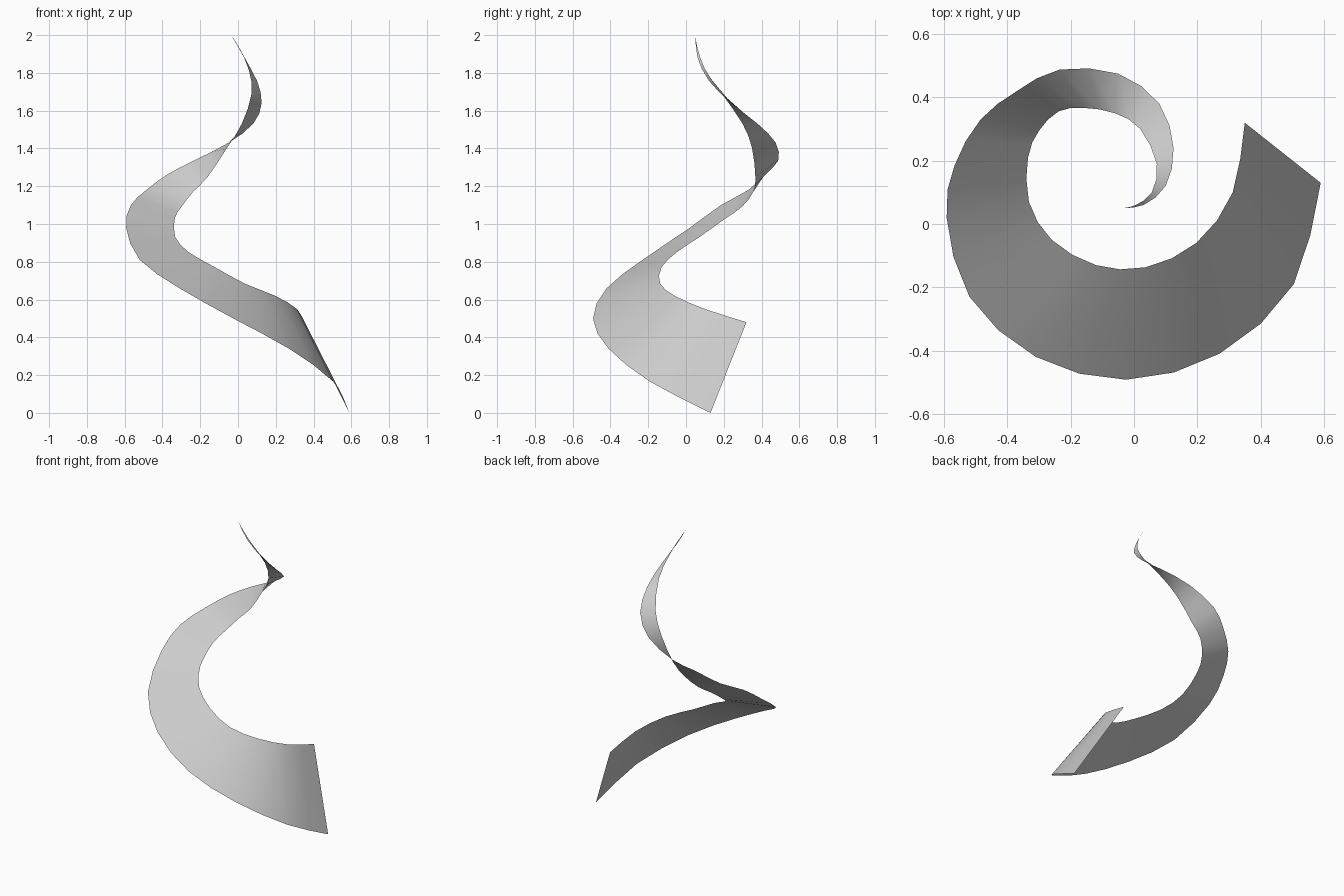
import bpy, bmesh
from mathutils import Vector

# Sparse guide points (x, y, z) down the two rails of the ribbon, bottom to top
outer = [(.59, .13, 0), (.505, -.19, .165), (.27, -.41, .34), (-.025, -.492, .5),
         (-.31, -.42, .66), (-.52, -.23, .81), (-.592, .02, .98), (-.567, .185, 1.10),
         (-.485, .33, 1.18), (-.37, .42, 1.265), (-.235, .488, 1.335), (-.05, .475, 1.43),
         (.08, .38, 1.53), (.125, .24, 1.64), (.10, .12, 1.76), (.03, .06, 1.885),
         (-.035, .05, 2)]
inner = [(.35, .32, .48), (.312, .10, .55), (.197, -.06, .62), (.035, -.137, .685),
         (-.12, -.13, .77), (-.26, -.05, .85), (-.332, .07, .93), (-.335, .21, 1.03),
         (-.30, .295, 1.09), (-.238, .356, 1.17), (-.16, .367, 1.25), (-.06, .35, 1.40),
         (.02, .30, 1.53), (.072, .19, 1.69), (.056, .10, 1.82), (.005, .06, 1.935),
         (-.035, .05, 2)]


def rail(points):
    """Insert a smooth midpoint between each pair of guide points."""
    p = [Vector(c) for c in points]
    p = [2 * p[0] - p[1]] + p + [2 * p[-1] - p[-2]]
    out = []
    for a, b, c, d in zip(p, p[1:], p[2:], p[3:]):
        out += [b, (9 * (b + c) - a - d) / 16]
    return out + [p[-2]]


# Ribbon: one strip of faces between the rails, closing to a point at the top
bm = bmesh.new()
rows = [(bm.verts.new(o), bm.verts.new(i)) for o, i in zip(rail(outer), rail(inner))]
for (o0, i0), (o1, i1) in zip(rows, rows[1:]):
    bm.faces.new((o0, i0, i1, o1))
bmesh.ops.remove_doubles(bm, verts=bm.verts, dist=1e-4)
for f in bm.faces:
    f.smooth = True
mesh = bpy.data.meshes.new("spiral_ribbon")
bm.to_mesh(mesh)
bm.free()
bpy.context.collection.objects.link(bpy.data.objects.new("spiral_ribbon", mesh))
